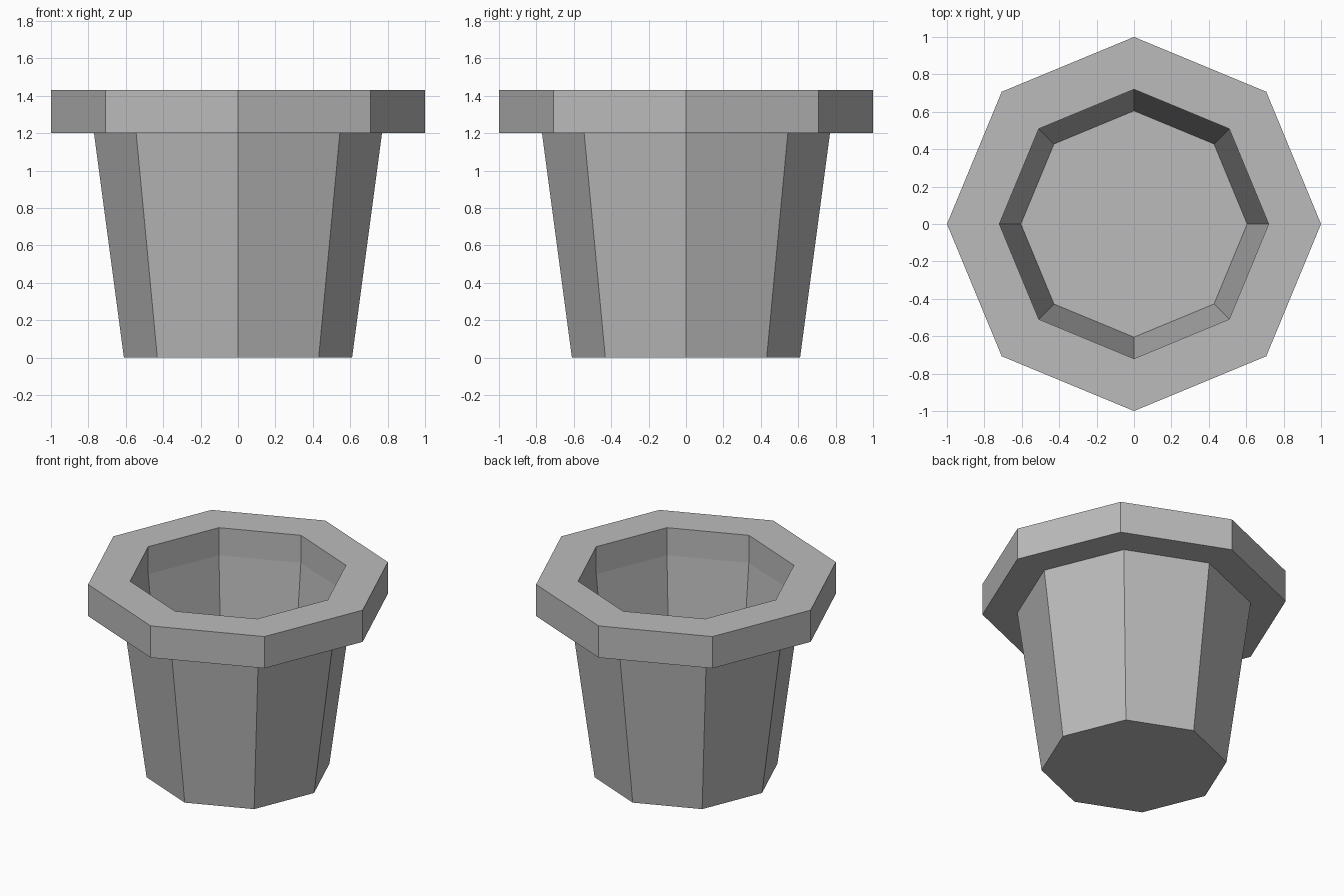
import bpy
import bmesh
from math import cos, sin, pi

cube = bpy.data.objects.get("Cube")
if cube:
    bpy.data.objects.remove(cube, do_unlink=True)

SIDES = 8


def make_material(name, colour):
    mat = bpy.data.materials.new(name)
    mat.use_nodes = True
    mat.diffuse_color = colour
    mat.node_tree.nodes["Principled BSDF"].inputs["Base Color"].default_value = colour
    return mat


def lathe(name, profile, mat):
    """Spin a (radius, height) profile into a faceted solid capped at both ends."""
    bm = bmesh.new()
    rings = [[bm.verts.new((r * cos(2 * pi * i / SIDES), r * sin(2 * pi * i / SIDES), z))
              for i in range(SIDES)] for r, z in profile]
    for low, high in zip(rings, rings[1:]):
        for i in range(SIDES):
            j = (i + 1) % SIDES
            bm.faces.new((low[i], low[j], high[j], high[i]))
    bm.faces.new(rings[0][::-1])
    bm.faces.new(rings[-1])
    mesh = bpy.data.meshes.new(name)
    bm.to_mesh(mesh)
    bm.free()
    mesh.materials.append(mat)
    obj = bpy.data.objects.new(name, mesh)
    bpy.context.collection.objects.link(obj)
    return obj


grey = make_material("plain grey", (0.5, 0.5, 0.5, 1))

# Pot: base, tapered wall, overhanging rim, then hollow inside down to the floor
lathe("plant_pot", [
    (0.61, 0), (0.77, 1.2), (1, 1.2), (1, 1.43),
    (0.72, 1.43), (0.72, 1.23), (0.605, 0.05),
], grey)
